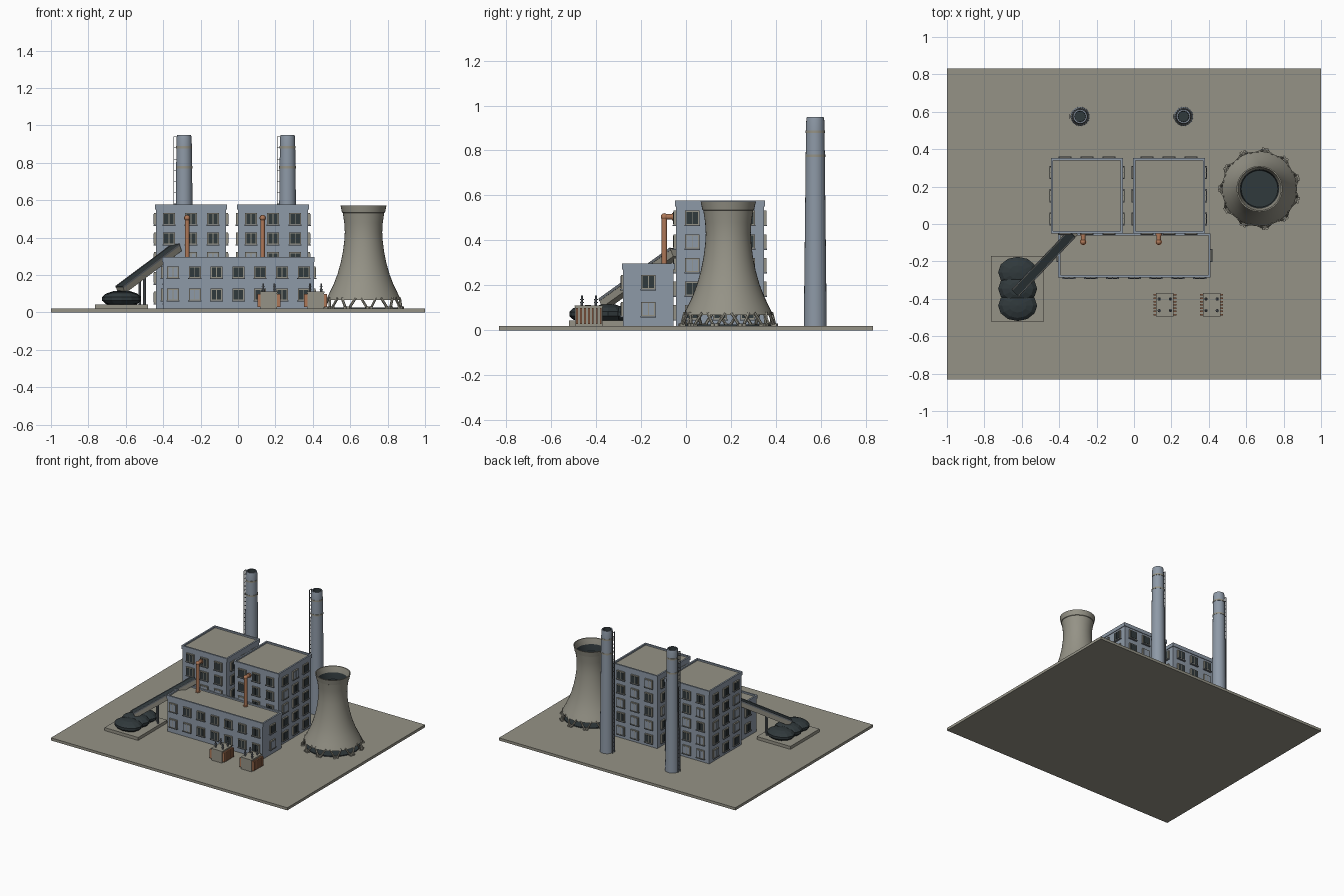
import bpy, bmesh, math, random
from mathutils import Matrix, Vector

if "Cube" in bpy.data.objects:
    bpy.data.objects.remove(bpy.data.objects["Cube"])
random.seed(4)

def material(name, rgb):
    m = bpy.data.materials.new(name)
    m.diffuse_color = (*rgb, 1)
    m.use_nodes = True
    m.node_tree.nodes["Principled BSDF"].inputs["Base Color"].default_value = m.diffuse_color
    return m

MATS = [material("concrete", (.30, .29, .24)), material("wall_blue_grey", (.27, .32, .385)),
        material("dark_charcoal", (.030, .041, .045)), material("copper", (.42, .185, .095)),
        material("steel_grey", (.16, .18, .20))]
CON, WALL, DARK, COP, STEEL = range(5)

def finish(name, bm, smooth=False):
    me = bpy.data.meshes.new(name)
    bm.to_mesh(me)
    bm.free()
    for m in MATS:
        me.materials.append(m)
    ob = bpy.data.objects.new(name, me)
    bpy.context.collection.objects.link(ob)
    if smooth:
        bpy.ops.object.select_all(action='DESELECT')
        ob.select_set(True)
        bpy.context.view_layer.objects.active = ob
        bpy.ops.object.shade_smooth_by_angle(angle=math.radians(35))
    return ob

def paint(verts, mat):
    for f in {f for v in verts for f in v.link_faces}:
        f.material_index = mat

def box(bm, c, s, mat, basis=Matrix()):
    m = basis @ Matrix.Translation(c) @ Matrix.Diagonal((*s, 1))
    paint(bmesh.ops.create_cube(bm, size=1, matrix=m)['verts'], mat)

def rod(bm, a, b, r, mat, n=8, r2=None):
    a, b = Vector(a), Vector(b)
    d = b - a
    m = Matrix.Translation((a + b) / 2) @ d.to_track_quat('Z', 'Y').to_matrix().to_4x4()
    paint(bmesh.ops.create_cone(bm, cap_ends=True, segments=n, radius1=r, radius2=r if r2 is None else r2,
                                depth=d.length, matrix=m)['verts'], mat)

def lathe(bm, x, y, prof, n):
    # prof rows: radius, height, material of the band up to the next row
    rings = [[bm.verts.new((x + r * math.cos(2 * math.pi * i / n), y + r * math.sin(2 * math.pi * i / n), z))
              for i in range(n)] for r, z, _ in prof]
    for k in range(len(rings) - 1):
        for i in range(n):
            j = (i + 1) % n
            f = bm.faces.new((rings[k][i], rings[k][j], rings[k + 1][j], rings[k + 1][i]))
            f.material_index = prof[k][2]
    f = bm.faces.new(rings[-1])
    f.material_index = prof[-1][2]

def window(bm, basis):
    # local frame: x along the wall, y outwards, z up
    box(bm, (0, .004, 0), (.064, .012, .064), CON, basis)
    mat = DARK if random.random() < .72 else WALL
    for s in (-1, 1):
        box(bm, (s * .0135, .009, 0), (.023, .006, .052), mat, basis)
    box(bm, (0, .006, -.034), (.07, .016, .006), STEEL, basis)

def building(name, x0, x1, y0, y1, top, cols_x, cols_y, rows, sides):
    bm = bmesh.new()
    cx, cy, w, d = (x0 + x1) / 2, (y0 + y1) / 2, x1 - x0, y1 - y0
    box(bm, (cx, cy, top / 2 + .002), (w - .01, d - .01, top - .034), WALL)
    box(bm, (cx, cy, top - .0155), (w - .02, d - .02, .009), CON)
    # parapet
    for s in (-1, 1):
        box(bm, (cx + s * (w / 2 - .006), cy, top - .0135), (.012, d, .027), WALL)
        box(bm, (cx, cy + s * (d / 2 - .006), top - .0135), (w - .024, .012, .027), WALL)
    # windows on each chosen side
    for side in sides:
        alongx = side in "fb"
        ang = {"f": math.pi, "b": 0, "l": math.pi / 2, "r": -math.pi / 2}[side]
        n, span, depth = (cols_x, w, d) if alongx else (cols_y, d, w)
        pitch = span / n if n > 5 else span * .92 / n
        for z in rows:
            for i in range(n):
                m = Matrix.Translation((cx, cy, z)) @ Matrix.Rotation(ang, 4, 'Z')
                window(bm, m @ Matrix.Translation(((i - (n - 1) / 2) * pitch, depth / 2 - .005, 0)))
    finish(name, bm)

# ground slab
bm = bmesh.new()
box(bm, (0, 0, .01), (2, 1.664, .02), CON)
finish("ground_slab", bm)

# boiler houses and turbine hall
rows = [.08 + .105 * i for i in range(5)]
building("boiler_house_left", -.444, -.059, -.05, .352, .577, 3, 3, rows, "fblr")
building("boiler_house_right", -.005, .38, -.05, .352, .577, 3, 3, rows, "fblr")
building("turbine_hall", -.406, .41, -.285, -.05, .297, 7, 1, (.095, .215), "flr")

# chimneys with ladders
for k, x in (("left", -.288), ("right", .265)):
    y = .575
    bm = bmesh.new()
    lathe(bm, x, y, [(.051, .02, WALL), (.0425, .77, WALL), (.0445, .77, CON), (.0445, .782, CON),
                     (.0425, .782, WALL), (.041, .878, WALL), (.043, .878, CON), (.043, .89, CON),
                     (.041, .89, WALL), (.040, .935, WALL), (.037, .95, WALL), (.029, .95, DARK),
                     (.028, .91, DARK)], 24)
    finish("chimney_" + k, bm, True)
    bm = bmesh.new()
    for s in (-1, 1):
        box(bm, (x - .055, y + s * .012, .48), (.004, .004, .92), STEEL)
    for i in range(31):
        z = .04 + i * .03
        box(bm, (x - .055, y, z), (.003, .024, .003), STEEL)
        if i % 2 == 0:
            box(bm, (x - .046, y, z), (.018, .003, .003), STEEL)
    finish("chimney_ladder_" + k, bm)

# cooling tower shell
tx, ty = .671, .188
prof = [(.194, .068), (.200, .068), (.182, .105), (.160, .15), (.139, .205), (.122, .265), (.110, .325),
        (.103, .38), (.1, .43), (.103, .48), (.111, .533), (.115, .535), (.123, .573), (.116, .573)]
bm = bmesh.new()
lathe(bm, tx, ty, [(r, z, CON) for r, z in prof] + [(.104, .53, DARK), (.098, .48, DARK)], 40)
finish("cooling_tower", bm, True)

# cooling tower V legs
bm = bmesh.new()
N = 11
for i in range(N):
    for s in (-1, 1):
        a = 2 * math.pi * (i + s * .13) / N
        b = 2 * math.pi * (i + s * .42) / N
        rod(bm, (tx + .194 * math.cos(a), ty + .194 * math.sin(a), .078),
            (tx + .208 * math.cos(b), ty + .208 * math.sin(b), .022), .007, CON, 6)
        box(bm, (0, 0, 0), (.026, .016, .012), CON,
            Matrix.Translation((tx + .208 * math.cos(b), ty + .208 * math.sin(b), .025)) @ Matrix.Rotation(b, 4, 'Z'))
rod(bm, (tx, ty, .02), (tx, ty, .026), .19, DARK, 32)
finish("cooling_tower_legs", bm)

# coal yard
bm = bmesh.new()
box(bm, (-.622, -.346, .031), (.284, .35, .024), CON)
finish("coal_pad", bm)
bm = bmesh.new()
for y, h in ((-.258, .040), (-.346, .045), (-.436, .040)):
    m = Matrix.Translation((-.622, y, .073)) @ Matrix.Diagonal((.107, .085, h, 1))
    paint(bmesh.ops.create_uvsphere(bm, u_segments=12, v_segments=7, radius=1, matrix=m)['verts'], DARK)
finish("coal_piles", bm)

# inclined conveyor
a, b = Vector((-.628, -.362, .118)), Vector((-.325, -.045, .345))
X = (b - a).normalized()
Y = Vector((0, 0, 1)).cross(X).normalized()
Z = X.cross(Y)
M = Matrix((X, Y, Z)).transposed().to_4x4()
M.translation = (a + b) / 2
L = (b - a).length
bm = bmesh.new()
box(bm, (0, 0, 0), (L, .052, .036), CON, M)
box(bm, (0, 0, .02), (L, .042, .008), DARK, M)
for s in (-1, 1):
    box(bm, (0, s * .025, .02), (L, .005, .012), STEEL, M)
finish("coal_conveyor", bm)
bm = bmesh.new()
for s in (-1, 1):
    p = a.lerp(b, .38) + Y * s * .018
    rod(bm, (p.x, p.y, .02), p, .007, STEEL)
finish("conveyor_supports", bm)

# copper steam pipes
for k, x in (("left", -.272), ("right", .132)):
    bm = bmesh.new()
    y, z = -.096, .505
    rod(bm, (x, y, .27), (x, y, z), .0125, COP, 12)
    rod(bm, (x, y, z), (x, -.045, z), .0125, COP, 12)
    bmesh_ball = bmesh.ops.create_uvsphere(bm, u_segments=12, v_segments=8, radius=.016,
                                           matrix=Matrix.Translation((x, y, z)))
    paint(bmesh_ball['verts'], COP)
    rod(bm, (x, y, .28), (x, y, .29), .018, COP, 12)
    rod(bm, (x, -.062, z), (x, -.052, z), .017, COP, 12)
    finish("steam_pipe_" + k, bm, True)

# transformers
for k, x in (("left", .165), ("right", .415)):
    bm = bmesh.new()
    y = -.432
    box(bm, (x, y, .063), (.088, .122, .086), CON)
    box(bm, (x, y, .108), (.094, .126, .006), CON)
    for s in (-1, 1):
        for i in range(7):
            box(bm, (x + s * .052, y + (i - 3) * .0175, .064), (.02, .008, .07), COP)
        for t in (-1, 1):
            px, py = x + s * .03, y + t * .031
            rod(bm, (px, py, .11), (px, py, .155), .006, STEEL, 8, .004)
            for z in (.122, .136):
                rod(bm, (px, py, z), (px, py, z + .004), .009, STEEL, 8)
    finish("transformer_" + k, bm)
